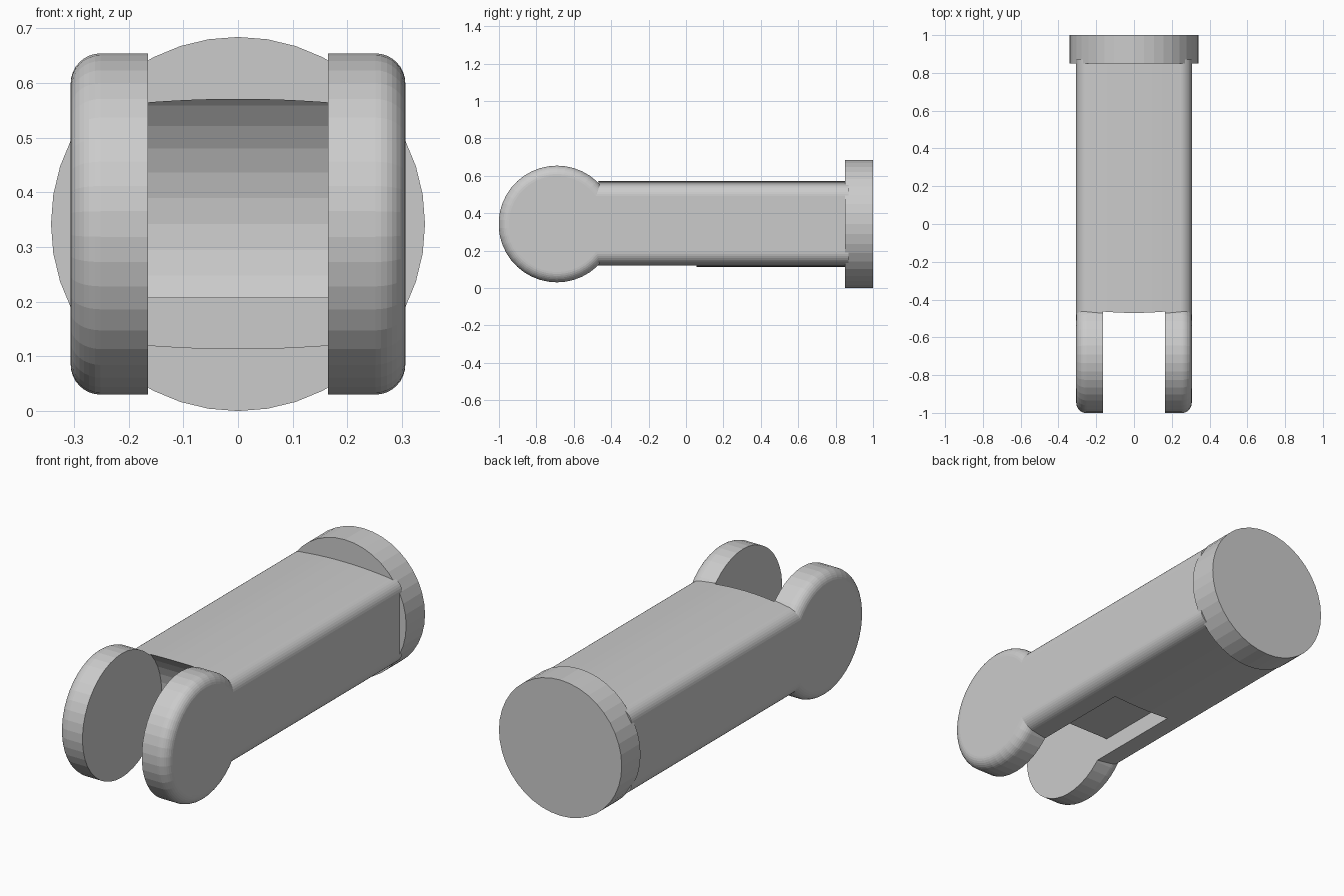
import bpy, bmesh, math
from mathutils import Vector, Matrix

if "Cube" in bpy.data.objects:
    bpy.data.objects.remove(bpy.data.objects["Cube"])

ZC = 0.342          # height of the shared axis
PIVOT_Y = -0.69     # fork pivot
SIDES = 42


def finish(bm, name, helper=False):
    bmesh.ops.recalc_face_normals(bm, faces=bm.faces)
    me = bpy.data.meshes.new(name)
    bm.to_mesh(me)
    bm.free()
    ob = bpy.data.objects.new(name, me)
    bpy.context.collection.objects.link(ob)
    ob.hide_render = helper
    return ob


def cylinder(name, radius, depth, centre, axis, sides, helper=False):
    bm = bmesh.new()
    rot = Matrix.Rotation(math.pi / 2, 4, axis)
    bmesh.ops.create_cone(bm, cap_ends=True, segments=sides, radius1=radius,
                          radius2=radius, depth=depth,
                          matrix=Matrix.Translation(centre) @ rot)
    return finish(bm, name, helper)


def box(name, lo, hi, helper=False):
    lo, hi = Vector(lo), Vector(hi)
    bm = bmesh.new()
    bmesh.ops.create_cube(bm, size=1, matrix=Matrix.Translation((lo + hi) / 2)
                          @ Matrix.Diagonal((*(hi - lo), 1)))
    return finish(bm, name, helper)


def boolean(target, tool, operation):
    mod = target.modifiers.new(operation.title(), 'BOOLEAN')
    mod.operation, mod.solver, mod.object = operation, 'EXACT', tool
    bpy.context.view_layer.objects.active = target
    bpy.ops.object.modifier_apply(modifier=mod.name)
    bpy.data.objects.remove(tool)


def body_profile(half_w=0.306, half_h=0.229, corner=0.065, crown=2.1):
    # one quarter: shallow crowned top running into a round corner
    cx = half_w - corner
    drop = cx * cx / (2 * crown)
    top = [(cx * i / 5, half_h - (cx * i / 5) ** 2 / (2 * crown)) for i in range(5)]
    arc = [(cx + corner * math.sin(a), half_h - drop - corner + corner * math.cos(a))
           for a in (math.pi / 2 * i / 9 for i in range(1, 10))]
    q = top + arc
    right = q + [(x, -z) for x, z in reversed(q)]
    return right + [(-x, z) for x, z in reversed(right) if x > 1e-6]


# body: rounded bar running along y
bm = bmesh.new()
face = bm.faces.new([bm.verts.new((x, PIVOT_Y, ZC + z)) for x, z in body_profile()])
ext = bmesh.ops.extrude_face_region(bm, geom=[face])
bmesh.ops.translate(bm, vec=(0, 0.87 - PIVOT_Y, 0),
                    verts=[v for v in ext['geom'] if isinstance(v, bmesh.types.BMVert)])
body = finish(bm, "fork_body")

# fork gap: round clearance, and a slot along the underside
boolean(body, cylinder("gap_cutter", 0.318, 0.33, (0, PIVOT_Y, ZC), 'Y', SIDES, True), 'DIFFERENCE')
boolean(body, box("slot_cutter", (-0.165, -0.8, 0), (0.165, 0.055, 0.207), True), 'DIFFERENCE')

# fork ears: discs with a rounded outer rim, lathed about x
R, FIL, X0, X1 = 0.312, 0.055, 0.165, 0.306
for side in (-1, 1):
    prof = [(X0, 0), (X0, R)]
    prof += [(X1 - FIL + FIL * math.sin(a), R - FIL + FIL * math.cos(a))
             for a in (math.pi / 2 * i / 8 for i in range(9))]
    prof += [(X1, 0)]
    bm = bmesh.new()
    vs = [bm.verts.new((side * x, PIVOT_Y, ZC + r)) for x, r in prof]
    es = [bm.edges.new(p) for p in zip(vs, vs[1:])]
    bmesh.ops.spin(bm, geom=vs + es, cent=(0, PIVOT_Y, ZC), axis=(1, 0, 0),
                   angle=math.tau, steps=SIDES)
    bmesh.ops.remove_doubles(bm, verts=bm.verts, dist=1e-5)
    boolean(body, finish(bm, "fork_ear"), 'UNION')

# end collar
cylinder("end_collar", 0.342, 0.15, (0, 0.925, ZC), 'X', 40)
